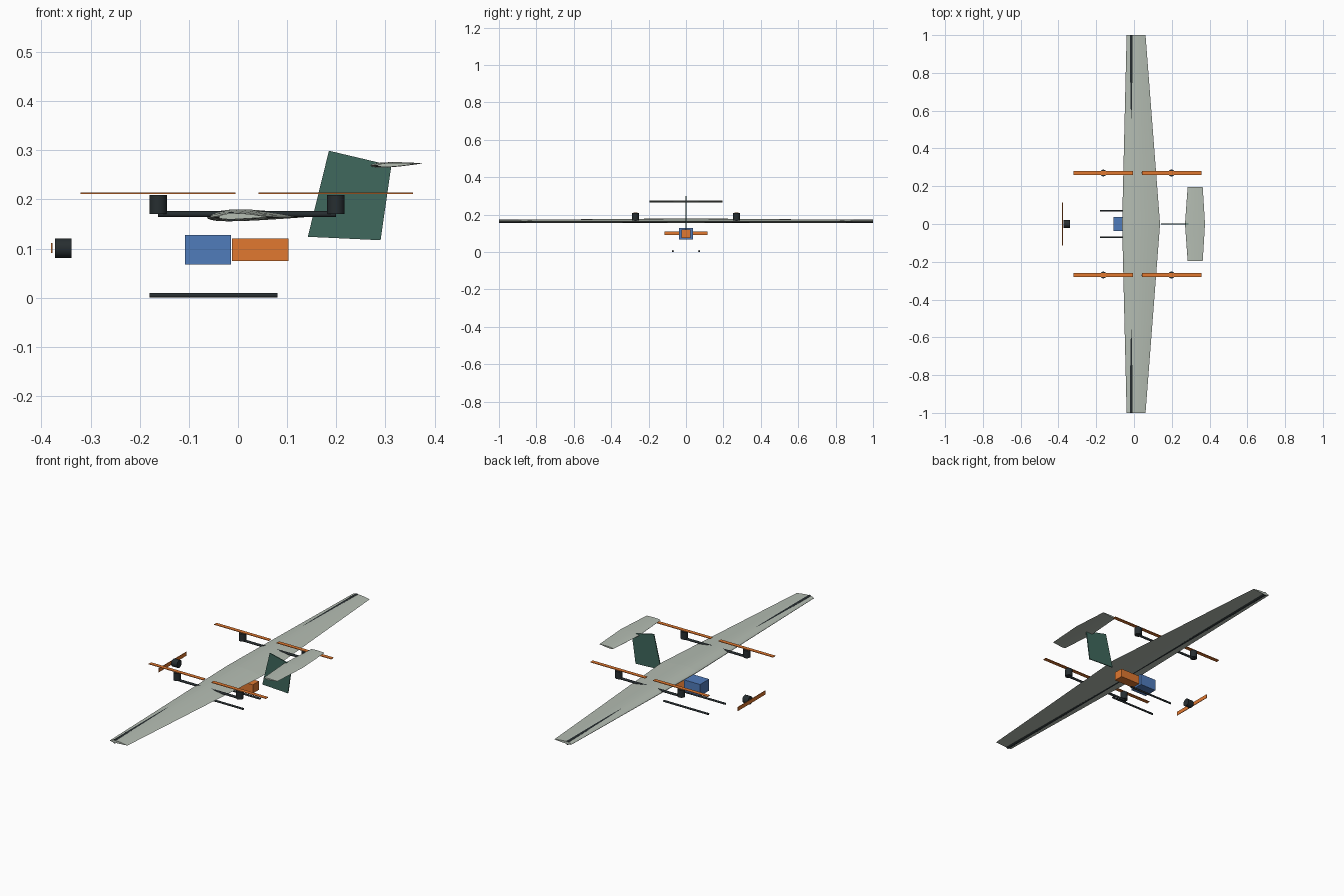
import bpy, bmesh, math
from mathutils import Vector

if "Cube" in bpy.data.objects:
    bpy.data.objects.remove(bpy.data.objects["Cube"])


def material(name, rgb):
    m = bpy.data.materials.new(name)
    m.diffuse_color = (*rgb, 1)
    m.use_nodes = True
    m.node_tree.nodes["Principled BSDF"].inputs["Base Color"].default_value = m.diffuse_color
    return m


SKIN = material("pale_skin", (0.46, 0.51, 0.45))
DARK = material("carbon", (0.02, 0.027, 0.03))
ORANGE = material("orange", (0.75, 0.19, 0.03))
BLUE = material("blue", (0.08, 0.2, 0.5))
GREEN = material("fin_green", (0.05, 0.14, 0.11))


def add_mesh(name, bm, mat):
    bmesh.ops.recalc_face_normals(bm, faces=bm.faces)
    me = bpy.data.meshes.new(name)
    bm.to_mesh(me)
    bm.free()
    ob = bpy.data.objects.new(name, me)
    bpy.context.collection.objects.link(ob)
    me.materials.append(mat)
    return ob


def box(name, centre, size, mat):
    bm = bmesh.new()
    bmesh.ops.create_cube(bm, size=1)
    bmesh.ops.scale(bm, vec=size, verts=bm.verts)
    bmesh.ops.translate(bm, vec=centre, verts=bm.verts)
    return add_mesh(name, bm, mat)


def rod(name, a, b, r, mat, sides=24):
    a, b = Vector(a), Vector(b)
    bm = bmesh.new()
    bmesh.ops.create_cone(bm, cap_ends=True, segments=sides, radius1=r,
                          radius2=r, depth=(b - a).length)
    bmesh.ops.rotate(bm, matrix=(b - a).to_track_quat('Z', 'Y').to_matrix(), verts=bm.verts)
    bmesh.ops.translate(bm, vec=(a + b) / 2, verts=bm.verts)
    ob = add_mesh(name, bm, mat)
    for p in ob.data.polygons:
        p.use_smooth = len(p.vertices) == 4
    for e in ob.data.edges:
        va, vb = (ob.data.vertices[i].co for i in e.vertices)
        e.use_edge_sharp = (va - vb).length < r  # cap rims stay crisp
    return ob


def airfoil(t, camber, n=16):
    """Unit-chord outline from trailing edge over the top and back below."""
    def point(x, side):
        th = 5 * t * (0.2969 * math.sqrt(x) - 0.126 * x - 0.3516 * x**2
                      + 0.2843 * x**3 - 0.1036 * x**4)
        p = 0.4
        c = camber / p**2 * (2*p*x - x*x) if x < p else \
            camber / (1 - p)**2 * (1 - 2*p + 2*p*x - x*x)
        return x, c + side * th
    xs = [(1 - math.cos(math.pi * i / n)) / 2 for i in range(n + 1)]
    return [point(x, 1) for x in reversed(xs)] + [point(x, -1) for x in xs[1:-1]]


def lifting_surface(name, stations, z, t, camber, tilt, mat):
    """Loft an airfoil through (y, leading edge x, chord) stations."""
    bm = bmesh.new()
    ca, sa = math.cos(tilt), math.sin(tilt)
    rings = []
    for y, le, c in stations:
        rings.append([bm.verts.new((le + c * (u * ca - v * sa), y,
                                    z + c * ((u - 0.25) * sa + v * ca)))
                      for u, v in airfoil(t, camber)])
    for r, s in zip(rings, rings[1:]):
        for i in range(len(r)):
            j = (i + 1) % len(r)
            bm.faces.new((r[i], r[j], s[j], s[i]))
    bm.faces.new(rings[0])
    bm.faces.new(rings[-1])
    return add_mesh(name, bm, mat)


# Main wing and its spar
lifting_surface("main_wing", [(-1, -0.039, 0.1), (0, -0.063, 0.201), (1, -0.039, 0.1)],
                0.164, 0.12, 0.02, 0, SKIN)
rod("wing_spar", (-0.014, -1, 0.165), (-0.014, 1, 0.165), 0.01, DARK)

# Tailplane
lifting_surface("tailplane", [(-0.195, 0.284, 0.08), (0, 0.27, 0.106), (0.195, 0.284, 0.08)],
                0.27, 0.1, 0, math.radians(2.5), SKIN)

# Fin plate
bm = bmesh.new()
outline = [(0.142, 0.124), (0.29, 0.117), (0.312, 0.269), (0.185, 0.299)]
left, right = [[bm.verts.new((x, y, z)) for x, z in outline] for y in (-0.0025, 0.0025)]
bm.faces.new(left)
bm.faces.new(right)
for i in range(4):
    j = (i + 1) % 4
    bm.faces.new((left[i], left[j], right[j], right[i]))
add_mesh("tail_fin", bm, GREEN)

# Lift booms with motors and propellers, plus landing skids
for side, s in (("left", -1), ("right", 1)):
    y = 0.27 * s
    rod(f"{side}_boom", (-0.163, y, 0.17), (0.199, y, 0.17), 0.006, DARK)
    for end, x in (("front", -0.1625), ("rear", 0.199)):
        rod(f"{side}_{end}_lift_motor", (x, y, 0.17), (x, y, 0.209), 0.0178, DARK)
        box(f"{side}_{end}_lift_propeller", (x, y, 0.213), (0.315, 0.02, 0.003), ORANGE)
    rod(f"{side}_skid", (-0.18, 0.07 * s, 0.005), (0.08, 0.07 * s, 0.005), 0.005, DARK)

# Nose motor and propeller
rod("nose_motor", (-0.372, 0, 0.101), (-0.339, 0, 0.101), 0.02, DARK)
box("nose_propeller", (-0.3785, 0, 0.101), (0.003, 0.23, 0.02), ORANGE)

# Battery and payload blocks
box("payload_block", (-0.061, 0, 0.0975), (0.093, 0.075, 0.06), BLUE)
box("battery_block", (0.0455, 0, 0.0975), (0.115, 0.05, 0.045), ORANGE)
